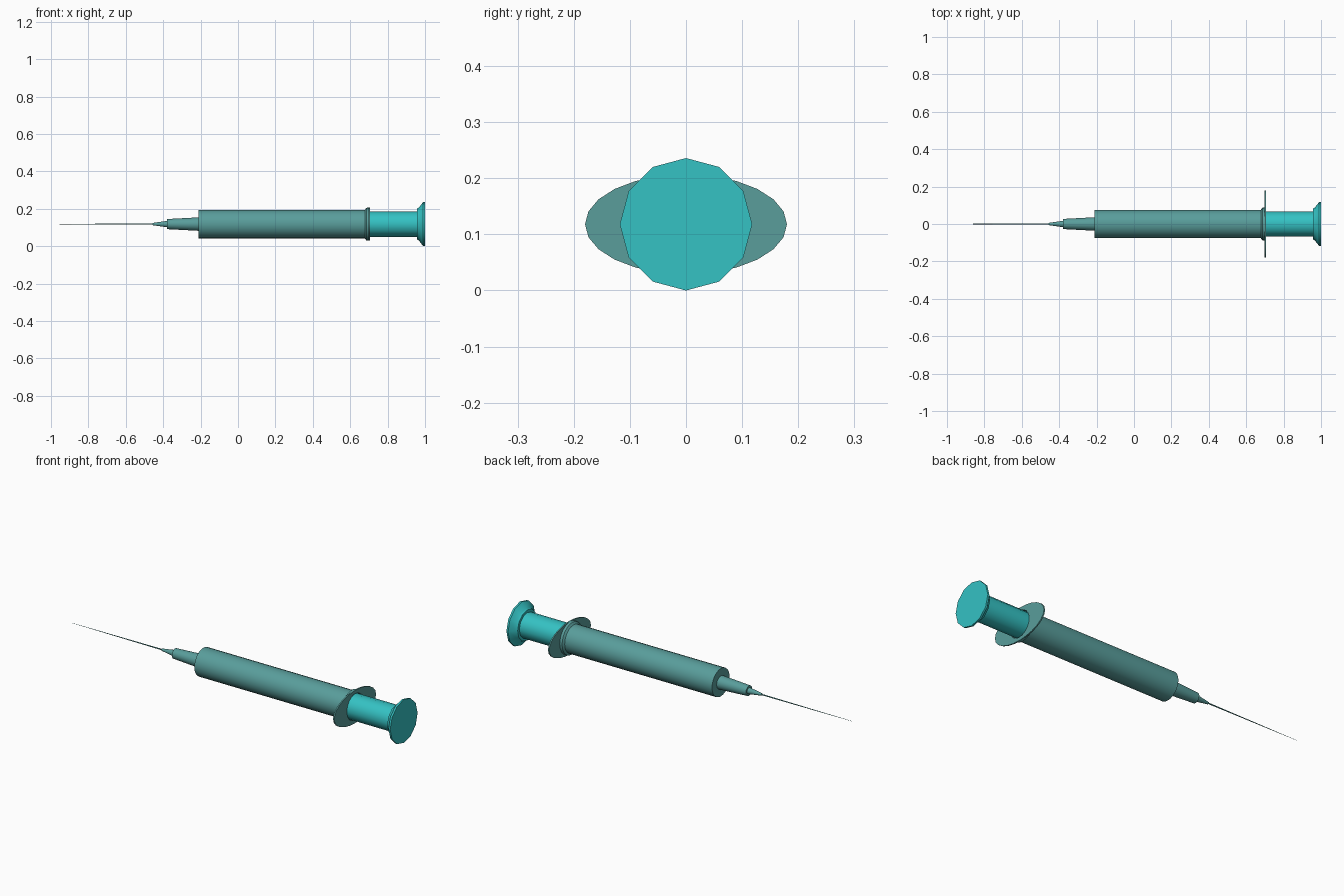
import bpy, bmesh, math

if "Cube" in bpy.data.objects:
    bpy.data.objects.remove(bpy.data.objects["Cube"])

AXIS_Z = 0.118  # height of the long axis


def material(name, rgb):
    m = bpy.data.materials.new(name)
    m.diffuse_color = (*rgb, 1)
    m.use_nodes = True
    m.node_tree.nodes["Principled BSDF"].inputs["Base Color"].default_value = m.diffuse_color
    return m


def loft(name, rings, sides, mat, closed=False):
    """Rings of (x, radius_y, radius_z) joined along the x axis."""
    bm = bmesh.new()
    loops = []
    for x, ry, rz in rings:
        loops.append([bm.verts.new((x, ry * math.cos(2 * math.pi * i / sides),
                                    AXIS_Z + rz * math.sin(2 * math.pi * i / sides)))
                      for i in range(sides)])
    pairs = list(zip(loops, loops[1:]))
    if closed:
        pairs.append((loops[-1], loops[0]))
    else:
        bm.faces.new(loops[0])
        bm.faces.new(loops[-1])
    for a, b in pairs:
        for i in range(sides):
            j = (i + 1) % sides
            bm.faces.new((a[i], a[j], b[j], b[i]))
    bmesh.ops.recalc_face_normals(bm, faces=bm.faces)
    mesh = bpy.data.meshes.new(name)
    bm.to_mesh(mesh)
    bm.free()
    mesh.materials.append(mat)
    ob = bpy.data.objects.new(name, mesh)
    bpy.context.collection.objects.link(ob)
    bpy.ops.object.select_all(action='DESELECT')
    ob.select_set(True)
    bpy.context.view_layer.objects.active = ob
    bpy.ops.object.shade_smooth_by_angle(angle=math.radians(35))
    return ob


def lathe(name, profile, sides, mat):
    return loft(name, [(x, r, r) for x, r in profile], sides, mat)


body_mat = material("dull_teal", (0.10, 0.34, 0.33))
plunger_mat = material("bright_teal", (0.035, 0.54, 0.55))

# Needle, tapering to the tip
lathe("needle", [(-1.0, 0.0006), (-0.45, 0.0035)], 8, body_mat)

# Needle hub and its thin collar
lathe("needle_hub", [(-0.457, 0.006), (-0.38, 0.017), (-0.38, 0.027),
                     (-0.21, 0.036), (-0.20, 0.036)], 24, body_mat)

# Hollow barrel with a flared rim, open at the plunger end
lathe("barrel", [(-0.21, 0.076), (0.678, 0.076), (0.686, 0.087), (0.70, 0.089),
                 (0.70, 0.071), (-0.19, 0.071)], 24, body_mat)

# Oval finger flange with a hole for the plunger
loft("finger_flange", [(0.699, 0.18, 0.089), (0.706, 0.18, 0.089),
                       (0.706, 0.071, 0.071), (0.699, 0.071, 0.071)],
     24, body_mat, closed=True)

# Plunger with a flared thumb rest
lathe("plunger", [(0.0, 0.068), (0.957, 0.068), (0.957, 0.083), (0.967, 0.088),
                  (0.990, 0.118), (1.0, 0.118)], 12, plunger_mat)
